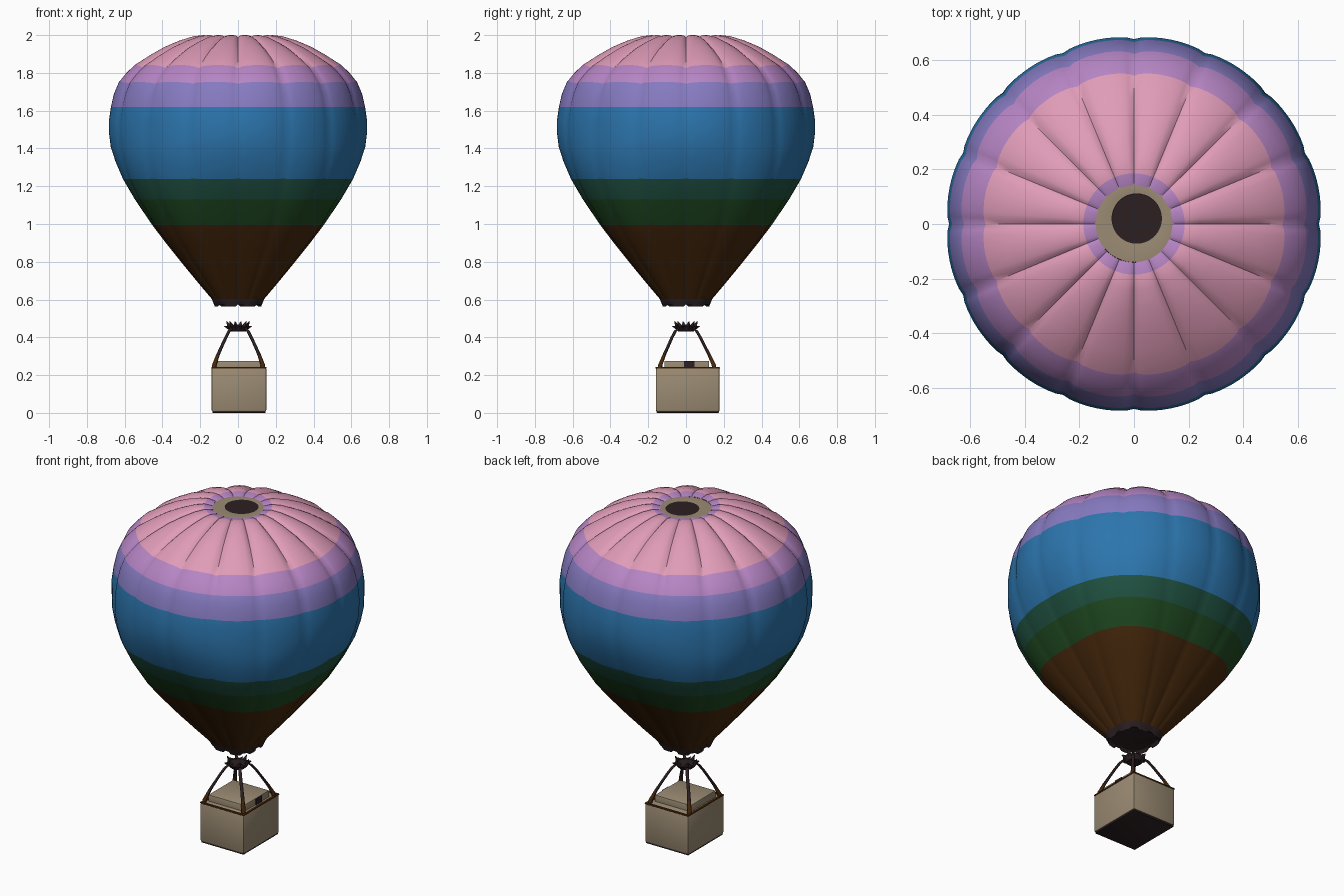
import bpy, bmesh, math
from mathutils import Vector

if "Cube" in bpy.data.objects:
    bpy.data.objects.remove(bpy.data.objects["Cube"])


def mat(name, r, g, b):
    lin = [((c / 255 + 0.055) / 1.055) ** 2.4 for c in (r, g, b)]
    m = bpy.data.materials.new(name)
    m.diffuse_color = (*lin, 1)
    m.use_nodes = True
    m.node_tree.nodes["Principled BSDF"].inputs["Base Color"].default_value = m.diffuse_color
    return m


PINK = mat("pink", 224, 156, 184)
LAVENDER = mat("lavender", 182, 133, 196)
VIOLET = mat("violet", 134, 122, 192)
BLUE = mat("blue", 44, 117, 173)
TEAL = mat("teal green", 32, 82, 66)
GREEN = mat("dark green", 31, 73, 33)
BROWN = mat("brown", 70, 40, 12)
DARK = mat("dark brown", 44, 32, 34)
TAN = mat("tan", 155, 139, 115)


def finish(name, bm, mats, rule=None, smooth=40):
    bmesh.ops.recalc_face_normals(bm, faces=bm.faces)
    if rule:
        for f in bm.faces:
            f.material_index = rule(f.calc_center_median())
    me = bpy.data.meshes.new(name)
    bm.to_mesh(me)
    bm.free()
    for m in mats:
        me.materials.append(m)
    ob = bpy.data.objects.new(name, me)
    bpy.context.collection.objects.link(ob)
    bpy.ops.object.select_all(action='DESELECT')
    bpy.context.view_layer.objects.active = ob
    ob.select_set(True)
    bpy.ops.object.shade_smooth_by_angle(angle=math.radians(smooth))
    return ob


def box(name, lo, hi, mats, bevel=0.0):
    bm = bmesh.new()
    bmesh.ops.create_cube(bm, size=1)
    for v in bm.verts:
        v.co = [(a + b) / 2 + c * (b - a) for a, b, c in zip(lo, hi, v.co)]
    if bevel:
        bmesh.ops.bevel(bm, geom=bm.edges[:], offset=bevel, segments=2, affect='EDGES', profile=0.5)
    return finish(name, bm, mats)


def loft(bm, rings, cap_start=False, cap_end=False):
    rows = [[bm.verts.new(p) for p in ring] for ring in rings]
    n = len(rows[0])
    for a, b in zip(rows, rows[1:]):
        for i in range(n):
            j = (i + 1) % n
            bm.faces.new((a[i], a[j], b[j], b[i]))
    if cap_start:
        bm.faces.new(rows[0][::-1])
    if cap_end:
        bm.faces.new(rows[-1])


def squarish(th, e):
    return 1 + e * (1 - math.cos(4 * th)) / 2


def ring(r, z, n=64, cx=0.0, cy=0.0, e=0.0):
    angles = [math.tau * i / n for i in range(n)]
    return [(cx + r * squarish(t, e) * math.cos(t), cy + r * squarish(t, e) * math.sin(t), z) for t in angles]


# Envelope: (radius, height, crease depth, squareness), 16 gores, rounded square towards the mouth
PROFILE = [(0.13, 0.595, .005, .15), (0.21, 0.69, .006, .15), (0.30, 0.80, .006, .15), (0.38, 0.90, .006, .14),
           (0.453, 0.995, .006, .13), (0.546, 1.13, .006, .09), (0.61, 1.238, .007, .06), (0.65, 1.33, .008, .035),
           (0.676, 1.41, .010, .015), (0.685, 1.48, .011, 0), (0.685, 1.55, .012, 0), (0.675, 1.62, .013, 0),
           (0.659, 1.69, .015, 0), (0.633, 1.75, .017, 0), (0.596, 1.795, .018, 0), (0.552, 1.838, .020, 0),
           (0.47, 1.89, .020, 0), (0.39, 1.935, .020, 0), (0.31, 1.968, .020, 0), (0.24, 1.99, .018, 0),
           (0.185, 1.998, .010, 0), (0.14, 1.988, .003, 0)]
BANDS = [0.995, 1.13, 1.238, 1.62, 1.75, 1.838]
GORES, SEG = 16, 160
rings = []
for k, (r, z, d, e) in enumerate(PROFILE):
    a, b = PROFILE[max(k - 1, 0)], PROFILE[min(k + 1, len(PROFILE) - 1)]
    t = Vector((b[0] - a[0], b[1] - a[1])).normalized()
    nr, nz = t.y, -t.x
    pts = []
    for i in range(SEG):
        th = math.tau * i / SEG
        off = d * (math.sqrt(abs(math.sin(GORES / 2 * th))) - 0.78)
        rr = r * squarish(th, e) + nr * off
        pts.append((rr * math.cos(th), rr * math.sin(th), min(z + nz * off, 2.0)))
    rings.append(pts)
bm = bmesh.new()
loft(bm, rings)
env = finish("envelope", bm, [BROWN, GREEN, TEAL, BLUE, VIOLET, LAVENDER, PINK], None, 50).data
for p in env.polygons:  # colour by the height of each profile row, lavender around the crown
    row = p.index // SEG
    zm = (PROFILE[row][1] + PROFILE[row + 1][1]) / 2
    p.material_index = 5 if row == len(PROFILE) - 2 else sum(zm > b for b in BANDS)

# Crown ring and vent disc in the shallow dip on top
bm = bmesh.new()
loft(bm, [ring(0.144, 1.987, cx=.002, cy=.004), ring(0.12, 1.989, cx=.008, cy=.014),
          ring(0.09, 1.986, cx=.01, cy=.02)])
finish("crown_ring", bm, [TAN])
bm = bmesh.new()
loft(bm, [ring(0.092, 1.987, cx=.01, cy=.02), ring(0.088, 1.985, cx=.01, cy=.02)], cap_end=True)
finish("vent_disc", bm, [DARK], None, 20)

# Mouth skirt with a ragged lower edge, closed by a dark throat
bm = bmesh.new()
ragged = [(x, y, z + (0.012 if i % 8 < 3 else 0)) for i, (x, y, z) in enumerate(ring(0.122, 0.562, e=.15))]
loft(bm, [ring(0.139, 0.604, e=.15), ring(0.131, 0.585, e=.15), ragged, ring(0.108, 0.58, e=.15)], cap_end=True)
finish("mouth_skirt", bm, [DARK])

# Burner plate with upturned prongs
bm = bmesh.new()
loft(bm, [ring(0.04, 0.43, 24), ring(0.05, 0.44, 24), ring(0.06, 0.456, 24), ring(0.03, 0.462, 24)], True, True)
for i in range(12):
    th = math.tau * (i + 0.5) / 12
    u, s = Vector((math.cos(th), math.sin(th), 0)), Vector((-math.sin(th), math.cos(th), 0))
    base = [bm.verts.new(p) for p in (u * .04 + s * .012 + Vector((0, 0, .462)),
                                      u * .04 - s * .012 + Vector((0, 0, .462)),
                                      u * .058 + Vector((0, 0, .443)))]
    tip = bm.verts.new(u * (.078 if i % 2 else .064) + Vector((0, 0, .46 if i % 2 else .488)))
    bm.faces.new(base)
    for j in range(3):
        bm.faces.new((base[j], base[(j + 1) % 3], tip))
finish("burner", bm, [DARK], None, 25)

# Four ropes from the basket corners to the burner
ROPE = [(.131, .146, .225, .012), (.128, .141, .255, .012), (.11, .12, .305, .010), (.088, .096, .355, .009),
        (.067, .075, .40, .009), (.049, .055, .435, .009), (.035, .035, .45, .009)]
for sx in (-1, 1):
    for sy in (-1, 1):
        bm = bmesh.new()
        loft(bm, [ring(r, z, 10, sx * x + .003, sy * y + .03 * max(0, .435 - z)) for x, y, z, r in ROPE], True, True)
        finish(f"rope_{'left' if sx < 0 else 'right'}_{'front' if sy < 0 else 'back'}", bm, [BROWN, DARK],
               lambda c: int(c.z > 0.30))

# Basket, base, rim and raised inner box
X0, X1, Y0, Y1 = -0.14, 0.15, -0.16, 0.178
box("basket", (X0, Y0, 0.008), (X1, Y1, 0.238), [TAN], 0.008)
box("basket_base", (X0 + .004, Y0 + .004, 0), (X1 - .004, Y1 - .004, 0.012), [DARK], 0.003)
for name, lo, hi in (("front", (X0, Y0 - .001), (X1, Y0 + .014)), ("back", (X0, Y1 - .014), (X1, Y1 + .001)),
                     ("left", (X0 - .001, Y0), (X0 + .014, Y1)), ("right", (X1 - .014, Y0), (X1 + .001, Y1))):
    box("rim_" + name, (*lo, .234), (*hi, .243), [BROWN], 0.003)
box("inner_box", (-.117, -.115, .22), (.122, .122, .276), [TAN], 0.004)
box("inner_box_latch", (.12, -.01, .236), (.127, .045, .274), [DARK])
